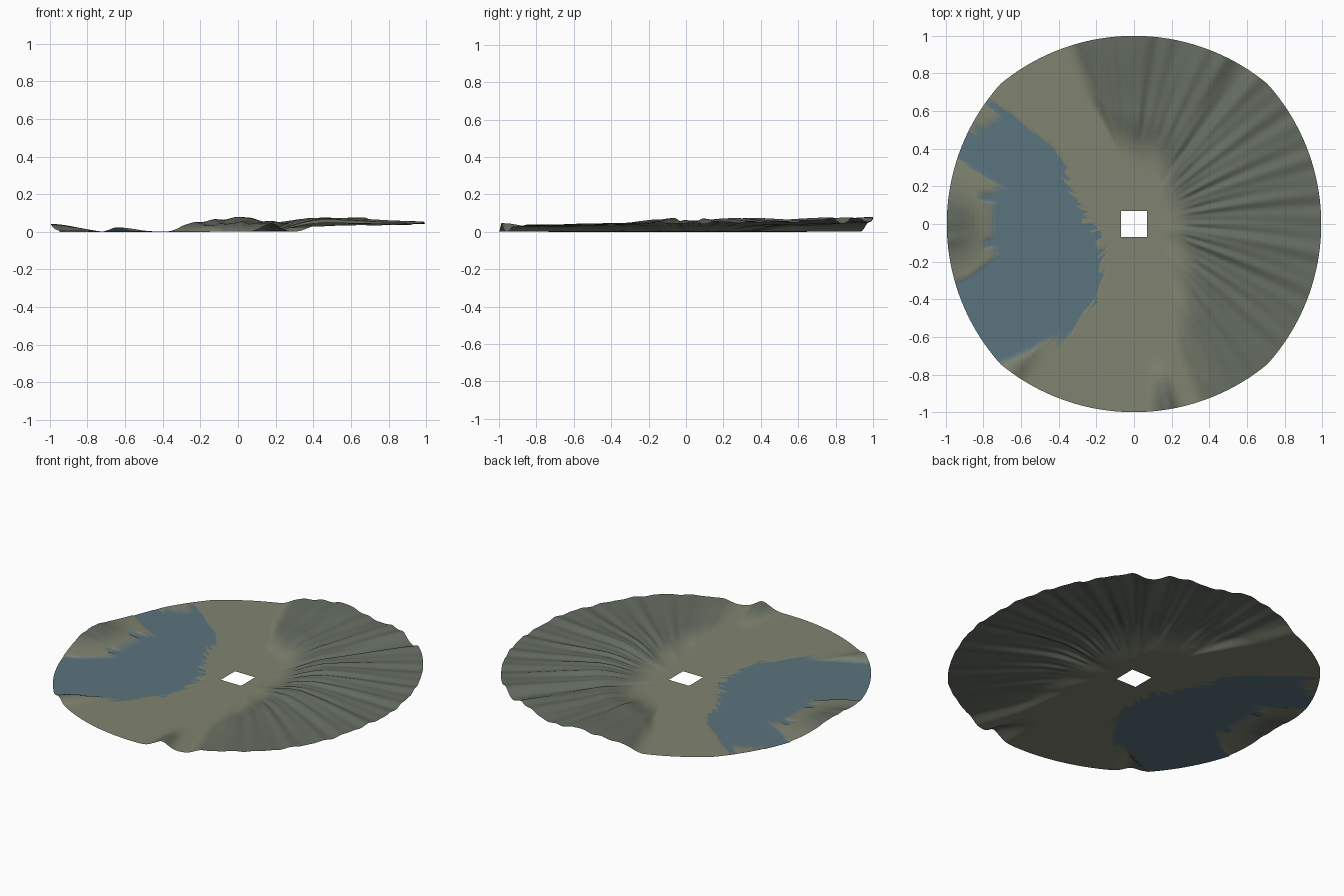
import bpy, bmesh, math, random
from math import sin, cos, radians, exp

if "Cube" in bpy.data.objects:
    bpy.data.objects.remove(bpy.data.objects["Cube"])

random.seed(4)
COLS, ROWS, HOLE, BASE = 480, 44, 0.068, .003

# main hills by direction: angle, height part way out, rim height
HILLS = [(-72, BASE, BASE), (-66, .025, .030), (-52, .036, .038), (-30, .046, .040), (-9, .072, .050),
         (0, .060, .045), (12, .066, .052), (36, .072, .056), (50, .058, .072), (56, .040, .045),
         (62, .050, .076), (77, .044, .050), (89, .052, .078), (103, .038, .054), (112, BASE, BASE)]
# foot of the main hills: angle, radius
FOOT = [(-72, .6), (-60, .36), (-42, .18), (-9, .11), (44, .14), (83, .30), (100, .35), (112, .65)]
# low mounds on the far rim: angle, spread, height
MOUNDS = [(180, 12, .040), (231, 3, .022), (280, 3.5, .043)]
# lake: angle, inner radius, outer radius
LAKE = [(136, .6, .6), (140, .48, .95), (159, .33, 1), (165, .29, .74), (191, .21, .74),
        (202, .20, 1), (224, .23, 1), (237, .31, .68), (245, .42, .42)]


def smooth(t):
    t = max(0, min(1, t))
    return t * t * (3 - 2 * t)


def lookup(table, a):
    for p, q in zip(table, table[1:]):
        if p[0] <= a <= q[0]:
            s = smooth((a - p[0]) / (q[0] - p[0]))
            return [u + (v - u) * s for u, v in zip(p[1:], q[1:])]
    return None


def rim_radius(a):
    # four shallow arcs meeting at soft corners
    def reach(c, along):
        return -c * along + math.sqrt(1.113 ** 2 - c * c * (1 - along * along))
    return min(reach(.118, abs(cos(a))), reach(.113, abs(sin(a))))


def height(deg, r, rim):
    turn = (deg + 72) % 360 - 72
    hill = lookup(HILLS, turn)
    z = BASE
    if hill:
        mid, edge = hill
        start = lookup(FOOT, turn)[0]
        peak = start + .42 * (rim - start)
        if r < peak:
            z += (mid - BASE) * smooth((r - start) / (peak - start))
        else:
            z = mid + (edge - mid) * smooth((r - peak) / (rim - peak))
    for at, spread, top in MOUNDS:
        z += top * exp(-((deg - at) / spread) ** 2) * smooth((r - .7 * rim) / (.3 * rim))
    # fine radial gullies on the hills
    a = radians(deg)
    gully = sin(37 * a + 1) + .7 * sin(61 * a + 5 * r)
    return z + .0035 * gully * smooth((z - .02) / .03)


def material(name, rgb):
    m = bpy.data.materials.new(name)
    m.diffuse_color = (*rgb, 1)
    m.use_nodes = True
    m.node_tree.nodes["Principled BSDF"].inputs["Base Color"].default_value = m.diffuse_color
    return m


# colour bands from plain to hill, plus water and shore
PLAIN, HILL, WATER = (.216, .227, .160), (.128, .150, .120), (.105, .175, .210)
BANDS = 8
mesh = bpy.data.meshes.new("terrain")
for i in range(BANDS):
    f = i / (BANDS - 1)
    mesh.materials.append(material(f"ground_{i}", [p + (h - p) * f for p, h in zip(PLAIN, HILL)]))
mesh.materials.append(material("water", WATER))
for i in (1, 2):
    mesh.materials.append(material(f"shore_{i}", [w + (p - w) * i / 3 for w, p in zip(WATER, PLAIN)]))

# radial grid from the square hole to the rim
bm = bmesh.new()
grid, radii = [], []
for c in range(COLS):
    deg = c * 360 / COLS
    a = radians(deg)
    inner, rim = HOLE / max(abs(cos(a)), abs(sin(a))), rim_radius(a)
    rs = [inner + (rim - inner) * (k / ROWS) ** 1.15 for k in range(ROWS + 1)]
    radii.append(rs)
    grid.append([bm.verts.new((r * cos(a), r * sin(a), height(deg, r, rim))) for r in rs])

# surface, with a ragged lake edge
jag_in = jag_out = 0
for c in range(COLS):
    d = (c + 1) % COLS
    if c % 4 == 0:
        jag_in, jag_out = random.uniform(-.03, .03), random.uniform(-.06, .06)
    shore = lookup(LAKE, (c + .5) * 360 / COLS)
    for k in range(ROWS):
        face = bm.faces.new((grid[c][k], grid[c][k + 1], grid[d][k + 1], grid[d][k]))
        face.smooth = True
        z = sum(v.co.z for v in face.verts) / 4
        face.material_index = round(smooth((z - .005) / .034) * (BANDS - 1))
        r = (radii[c][k] + radii[c][k + 1]) / 2
        if shore:
            out = shore[1] + (jag_out if shore[1] < .98 else .1)
            gap = min(r - shore[0] - jag_in, out - r)
            if gap > 0:
                face.material_index = BANDS
                for v in face.verts:
                    v.co.z = min(v.co.z, .001)
            elif gap > -.05 and r > .6:
                face.material_index = BANDS + (1 if gap > -.025 else 2)
low = min(v.co.z for v in bm.verts)
for v in bm.verts:
    v.co.z -= low
bm.to_mesh(mesh)
bm.free()
terrain = bpy.data.objects.new("terrain", mesh)
bpy.context.collection.objects.link(terrain)
